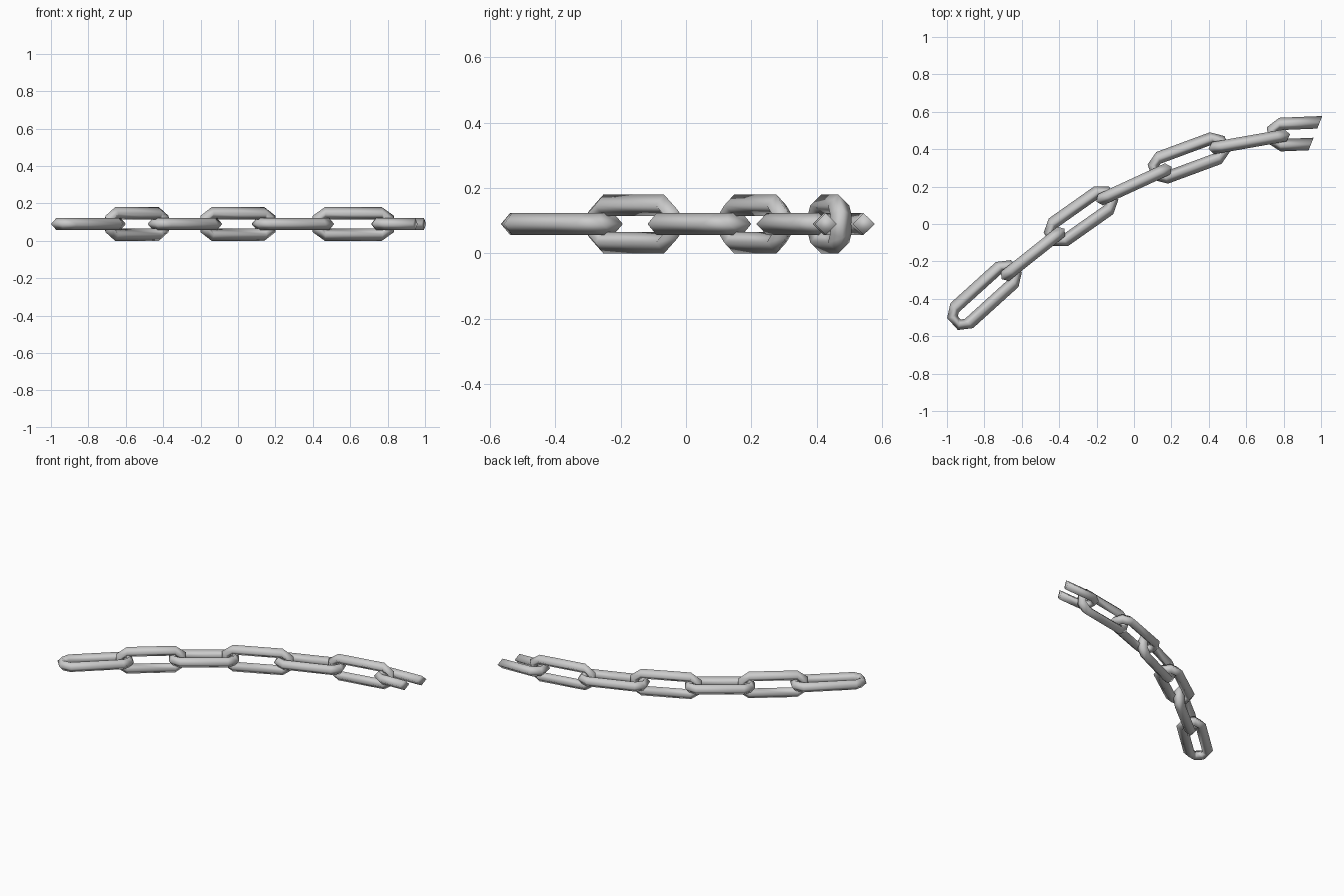
import bpy, bmesh
from mathutils import Vector

if "Cube" in bpy.data.objects:
    bpy.data.objects.remove(bpy.data.objects["Cube"])

Z = 0.09       # centre height of the chain
MID = 0.057    # half width of a link along the bar centre
BAR = 0.033    # bar radius (diamond section)
SECTION = [(MID + BAR, 0), (MID, BAR), (MID - BAR, 0), (MID, -BAR)]
UP = Vector((0, 0, 1))


def make_link(name, a, b, upright, cut=None):
    """Loop of diamond bar around end centres a and b, with chamfered ends."""
    a, b = Vector((*a, Z)), Vector((*b, Z))
    d = (b - a).normalized()
    side = UP.cross(d)
    wide, flat = (UP, -side) if upright else (side, UP)
    # corners: end centre, end direction, forward and sideways factors
    corners = [(b, 1, 0, 1), (b, 1, .74, .48), (b, 1, .74, -.48), (b, 1, 0, -1),
               (a, -1, 0, -1), (a, -1, .74, -.48), (a, -1, .74, .48), (a, -1, 0, 1)]
    bm = bmesh.new()
    rings = [[bm.verts.new(c + d * (s * f * r) + wide * (g * r) + flat * w)
              for r, w in SECTION] for c, s, f, g in corners]
    for i in range(8):
        p, q = rings[i], rings[(i + 1) % 8]
        for j in range(4):
            k = (j + 1) % 4
            bm.faces.new((p[j], p[k], q[k], q[j]))
    # slanted cut through the open link
    if cut:
        bmesh.ops.bisect_plane(bm, geom=bm.verts[:] + bm.edges[:] + bm.faces[:],
                               plane_co=cut[0], plane_no=cut[1], clear_outer=True)
        bmesh.ops.holes_fill(bm, edges=[e for e in bm.edges if e.is_boundary], sides=0)
    bmesh.ops.recalc_face_normals(bm, faces=bm.faces[:])
    for f in bm.faces:
        f.smooth = len({round(v.co.dot(d), 4) for v in f.verts}) > 0
    me = bpy.data.meshes.new(name)
    bm.to_mesh(me)
    bm.free()
    ob = bpy.data.objects.new(name, me)
    bpy.context.collection.objects.link(ob)


# End centres of each link along the curve, alternating flat and upright
LINKS = [((-.921, -.49), (-.678, -.27)),
         ((-.657, -.253), (-.423, -.067)),
         ((-.404, -.044), (-.163, .126)),
         ((-.141, .147), (.141, .277)),
         ((.15, .30), (.437, .406)),
         ((.464, .413), (.769, .467))]
for n, (a, b) in enumerate(LINKS):
    make_link(f"chain_link_{n + 1}", a, b, n % 2 == 1)

# Broken last link
make_link("open_link", (.78, .478), (1.12, .492), False,
          (Vector((1.0, .56, Z)), Vector((1, -.4, 0))))
